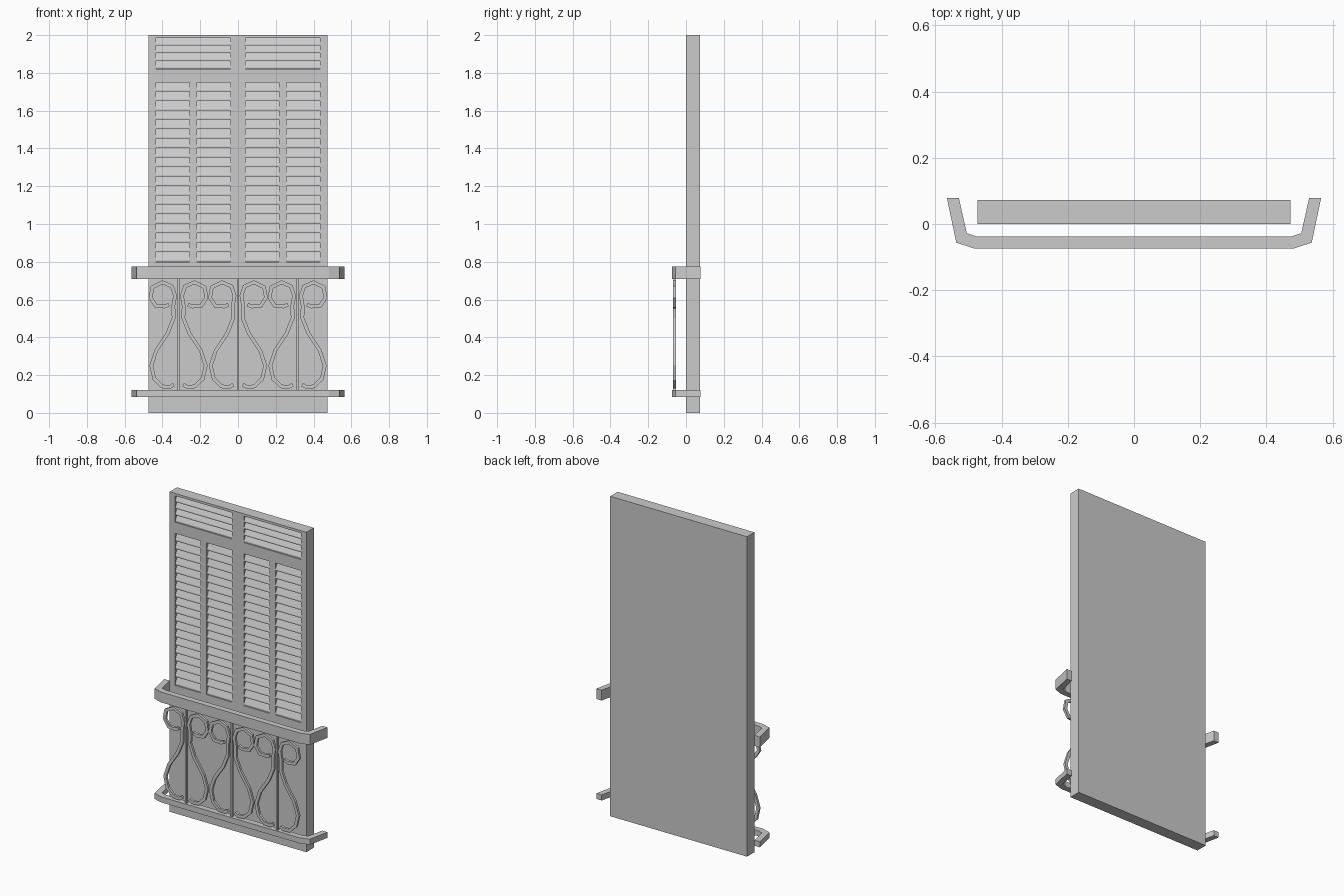
import bpy
from mathutils import Vector

if "Cube" in bpy.data.objects:
    bpy.data.objects.remove(bpy.data.objects["Cube"])


def mesh_object(name, verts, faces):
    me = bpy.data.meshes.new(name)
    me.from_pydata(verts, [], faces)
    me.update()
    ob = bpy.data.objects.new(name, me)
    bpy.context.collection.objects.link(ob)
    return ob


def box_data(x0, x1, y0, y1, z0, z1):
    v = [(x, y, z) for z in (z0, z1) for x, y in ((x0, y0), (x1, y0), (x1, y1), (x0, y1))]
    f = [(3, 2, 1, 0), (4, 5, 6, 7)] + [(i, (i + 1) % 4, (i + 1) % 4 + 4, i + 4) for i in range(4)]
    return v, f


def ribbon(name, path, width, lo, hi, place, end_dir=None):
    """Mitred flat bar along a 2D path, extruded from lo to hi."""
    pts = [Vector(p) for p in path]
    verts, faces = [], []
    n = len(pts)
    for i, p in enumerate(pts):
        a = (p - pts[i - 1]).normalized() if i else (pts[1] - p).normalized()
        b = (pts[i + 1] - p).normalized() if i < n - 1 else a
        na, nb = Vector((-a.y, a.x)), Vector((-b.y, b.x))
        m = (na + nb).normalized()
        m = m * (width / 2 / max(0.4, m.dot(na)))
        if end_dir and i in (0, n - 1):      # square the ends to the wall
            d = Vector(end_dir)
            m = d * (width / 2 / d.dot(na))
        for q, h in ((p + m, lo), (p - m, lo), (p - m, hi), (p + m, hi)):
            verts.append(place(q.x, q.y, h))
    for i in range(n - 1):
        for k in range(4):
            j = (k + 1) % 4
            faces.append((4 * i + k, 4 * i + j, 4 * i + 4 + j, 4 * i + 4 + k))
    faces += [(3, 2, 1, 0), tuple(4 * (n - 1) + k for k in range(4))]
    ob = mesh_object(name, verts, faces)
    bpy.context.view_layer.objects.active = ob
    bpy.ops.object.mode_set(mode='EDIT')
    bpy.ops.mesh.select_all(action='SELECT')
    bpy.ops.mesh.normals_make_consistent(inside=False)
    bpy.ops.object.mode_set(mode='OBJECT')
    return ob


RECESS = 0.02


def louvred_panel(name, z0, z1, openings, slats):
    """Slab with recessed openings filled by sawtooth slats."""
    slab = mesh_object(name, *box_data(-0.473, 0.473, 0, 0.073, z0, z1))
    verts, faces = [], []
    for x0, x1, a, b in openings:
        v, f = box_data(x0, x1, -0.05, RECESS, a, b)
        faces += [tuple(i + len(verts) for i in q) for q in f]
        verts += v
    cutter = mesh_object(name + "_cutter", verts, faces)
    mod = slab.modifiers.new("openings", 'BOOLEAN')
    mod.object, mod.operation, mod.solver = cutter, 'DIFFERENCE', 'EXACT'
    bpy.context.view_layer.objects.active = slab
    bpy.ops.object.modifier_apply(modifier=mod.name)
    bpy.data.objects.remove(cutter)

    verts, faces = [], []
    for x0, x1, a, b in openings:
        pitch = (b - a) / slats
        for s in range(slats):
            z = a + s * pitch
            # underside, front lip, slope back to the top
            prof = [(RECESS, z + 0.008), (0.003, z + 0.002), (0.003, z + 0.010),
                    (RECESS, z + pitch)]
            k = len(verts)
            for y, h in prof:
                verts += [(x0, y, h), (x1, y, h)]
            faces += [(k + 2 * i, k + 2 * i + 1, k + 2 * i + 3, k + 2 * i + 2) for i in range(3)]
    mesh_object(name + "_slats", verts, faces)


# Shutter leaves and the transom above them
columns = [(-0.435, -0.258), (-0.217, -0.04), (0.04, 0.217), (0.258, 0.435)]
louvred_panel("shutter", 0, 1.79, [(a, b, 0.80, 1.75) for a, b in columns], 19)
louvred_panel("transom", 1.79, 2.0, [(-0.435, -0.04, 1.82, 1.985), (0.04, 0.435, 1.82, 1.985)], 4)

# Balcony rails wrapping around to the wall
half = [(-0.547, 0.078), (-0.521, -0.042), (-0.478, -0.056)]
rail = half + [(-x, y) for x, y in reversed(half)]
flat = lambda u, v, h: (u, v, h)
for name, lo, hi in (("top_rail", 0.71, 0.775), ("bottom_rail", 0.085, 0.12)):
    ob = ribbon(name, rail, 0.037, lo, hi, flat)
    for v in ob.data.vertices:               # ends flush with the wall plane
        if v.co.y > 0.05:
            v.co.y = 0.078

# Wrought-iron scrollwork: three mirrored units, each with a centre bar
scroll = [(-0.05, 0.573), (-0.075, 0.563), (-0.12, 0.567), (-0.148, 0.61), (-0.138, 0.665),
          (-0.085, 0.692), (-0.035, 0.67), (-0.018, 0.62), (-0.027, 0.57), (-0.026, 0.50),
          (-0.058, 0.42), (-0.118, 0.33), (-0.144, 0.25), (-0.128, 0.18), (-0.085, 0.14),
          (-0.045, 0.138), (-0.025, 0.15)]
for n, cx in enumerate((-0.315, 0, 0.315)):
    for side, s in (("left", 1), ("right", -1)):
        ribbon(f"scroll_{side}_{n}", [(cx + s * x, z) for x, z in scroll], 0.019,
               -0.068, -0.053, lambda u, v, h: (u, h, v))
    mesh_object(f"centre_bar_{n}", *box_data(cx - 0.006, cx + 0.006, -0.066, -0.055, 0.115, 0.715))
